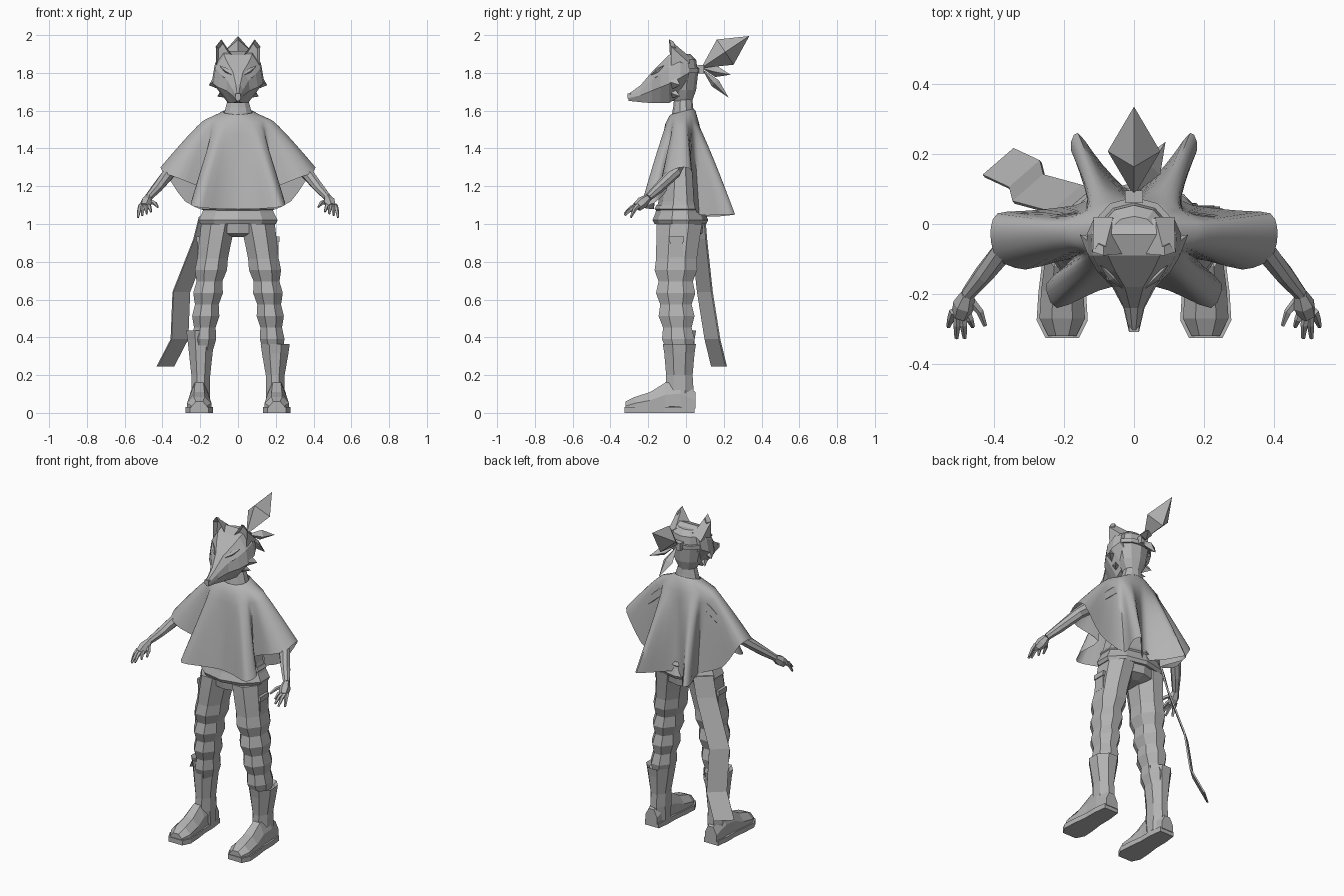
import bpy, bmesh
from math import sin, cos, pi, radians
from mathutils import Vector

default_cube = bpy.data.objects.get("Cube")
if default_cube:
    bpy.data.objects.remove(default_cube, do_unlink=True)

colour = (.45, .45, .45, 1)
plain_grey = bpy.data.materials.new("plain_grey")
plain_grey.use_nodes = True
plain_grey.diffuse_color = colour
plain_grey.node_tree.nodes["Principled BSDF"].inputs["Base Color"].default_value = colour


def lerp(start, end, t):
    return start + (end - start) * t


def build(name, verts, faces, inset_first=False):
    """Make an object; optionally hollow out its first face."""
    mesh = bpy.data.meshes.new(name)
    mesh.from_pydata([tuple(v) for v in verts], [], faces)
    mesh.materials.append(plain_grey)
    bm = bmesh.new()
    bm.from_mesh(mesh)
    bmesh.ops.recalc_face_normals(bm, faces=bm.faces[:])
    if inset_first:
        bm.faces.ensure_lookup_table()
        bmesh.ops.inset_individual(bm, faces=[bm.faces[0]], thickness=.015, depth=-.025)
    bm.to_mesh(mesh)
    bm.free()
    obj = bpy.data.objects.new(name, mesh)
    bpy.context.collection.objects.link(obj)
    return obj


def loft(name, rings, caps=True):
    """Skin a list of closed rings that share a point count."""
    count = len(rings[0])
    verts = [point for ring in rings for point in ring]
    faces = []
    for low in range(0, len(verts) - count, count):
        for j in range(count):
            k = (j + 1) % count
            faces.append((low + j, low + k, low + count + k, low + count + j))
    if caps:
        faces += [tuple(range(count)), tuple(range(len(verts) - count, len(verts)))]
    return build(name, verts, faces)


def oval(x, y, rx, ry, z, count=8):
    grow = 1 / cos(pi / count)
    turns = [2 * pi * (j + .5) / count for j in range(count)]
    return [(x + grow * rx * cos(a), y + grow * ry * sin(a), z) for a in turns]


def stack(name, y, rows, count=10):
    """Central body part from rows of (radius x, radius y, height)."""
    return loft(name, [oval(0, y, rx, ry, z, count) for rx, ry, z in rows])


def tube(name, points, radii, count=6):
    rings = []
    for i, point in enumerate(points):
        along = (points[min(i + 1, len(points) - 1)] - points[max(i - 1, 0)]).normalized()
        across = along.cross(Vector((.1, .2, 1))).normalized()
        up = along.cross(across)
        turns = [2 * pi * j / count for j in range(count)]
        rings.append([point + radii[i] * (across * cos(a) + up * sin(a)) for a in turns])
    return loft(name, rings)


def box(name, centre, size):
    x, y, z = centre
    dx, dy, dz = (side / 2 for side in size)
    corners = ((-dx, -dy), (dx, -dy), (dx, dy), (-dx, dy))
    return loft(name, [[(x + a, y + b, z + c) for a, b in corners] for c in (-dz, dz)])


def tuft(name, base, tip, width, thickness, belt=.5):
    """Spindle pointed at both ends, widest at the belt."""
    base, tip = Vector(base), Vector(tip)
    along = (tip - base).normalized()
    across = along.cross(Vector((0, 0, 1))).normalized() * width
    up = across.cross(along).normalized() * thickness
    middle = lerp(base, tip, belt)
    verts = [base] + [middle + d for d in (across, up, -across, -up)] + [tip]
    faces = []
    for j in range(4):
        a, b = 1 + j, 1 + (j + 1) % 4
        faces += [(0, a, b), (5, b, a)]
    return build(name, verts, faces)


# Poncho: one half of the hem, front to back, mirrored and smoothed into folds
half_hem = [(0, -.17, 1.08), (.1, -.19, 1.08), (.22, -.24, 1.09), (.25, -.17, 1.11), (.18, -.1, 1.18),
            (.31, -.13, 1.24), (.39, -.1, 1.27), (.41, -.03, 1.3), (.39, .03, 1.28), (.28, .04, 1.12),
            (.13, .07, 1.05), (.18, .21, 1.05), (.16, .26, 1.05), (.09, .17, 1.04), (0, .09, 1.04)]
hem = [Vector(p) for p in half_hem] + [Vector((-x, y, z)) for x, y, z in half_hem[-2:0:-1]]
steps = 3
folds = []
for i in range(len(hem)):
    before, here, after, beyond = (hem[(i + k) % len(hem)] for k in (-1, 0, 1, 2))
    for j in range(steps):
        t = j / steps
        bend = lerp(after - before, here - beyond, t) * .4 * t * (1 - t)
        folds.append(lerp(here, after, t * t * (3 - 2 * t)) + bend)

collar, neckline, shoulder = [], [], []
for i in range(len(folds)):
    angle = 2 * pi * i / len(folds) - pi / 2
    c, s = cos(angle), sin(angle)
    collar.append(Vector((.08 * c, .06 * s - .02, 1.595 + .015 * s)))
    neckline.append(Vector((.1 * c, .07 * s - .02, 1.585 + .015 * s)))
    shoulder.append(Vector((.18 * c, .09 * s - .02, 1.55 - .02 * s * s)))
levels = 7
drape = [collar, neckline, shoulder]
for k in range(1, levels + 1):
    t = k / levels
    drape.append([Vector((lerp(top.x, low.x, t), lerp(top.y, low.y, t), lerp(top.z, low.z, t ** 1.1)))
                  for top, low in zip(shoulder, folds)])
poncho = loft("poncho", drape, caps=False)
bpy.ops.object.select_all(action='DESELECT')
poncho.select_set(True)
bpy.context.view_layer.objects.active = poncho
bpy.ops.object.shade_smooth_by_angle(angle=radians(60))

# Torso, belt, hips and neck
stack("shirt", -.03, [(.2, .13, 1), (.21, .14, 1.02), (.19, .125, 1.06), (.17, .11, 1.12), (.13, .08, 1.3),
                      (.13, .06, 1.5), (.07, .05, 1.57)])
stack("belt", -.03, [(.18, .12, 1.07), (.19, .13, 1.08), (.18, .12, 1.1)])
stack("hips", -.03, [(.05, .06, .93), (.16, .11, .95), (.185, .12, 1.03)])
stack("neck", -.015, [(.08, .06, 1.56), (.065, .05, 1.62), (.05, .045, 1.67), (.05, .05, 1.74)])

# Limbs, built once for each side
for side, sign in (("left", 1), ("right", -1)):
    def at(x, y, z):
        return Vector((sign * x, y, z))

    # Trouser leg narrowing downwards, with puckered folds from the knee on
    bands = 12
    leg = []
    for i in range(bands):
        t = i / (bands - 1)
        pucker = 1 if i < bands / 3 else 1 + .09 * (-1) ** i
        leg.append(oval(sign * (lerp(.105, .185, t) + .01 * sin(pi * t)), -.035 - .02 * sin(pi * t),
                        lerp(.09, .057, t) * pucker, lerp(.12, .075, t) * pucker, lerp(1, .33, t)))
    loft(side + "_trouser_leg", leg)

    # Boot: shaft with a turned cuff, foot and sole
    cuff = .4 + .035 * -sign
    shaft = [(.06, .07, cuff - .02), (.077, .088, cuff), (.07, .08, cuff - .05), (.05, .07, .2),
             (.05, .075, .12), (.05, .06, .03)]
    loft(side + "_boot_shaft", [oval(sign * .197, -.035, rx, ry, z) for rx, ry, z in shaft])
    foot = [(.05, .04, .11), (-.03, .05, .17), (-.11, .05, .16), (-.19, .06, .11), (-.27, .065, .085), (-.32, .04, .06)]
    loft(side + "_boot_foot", [[at(.205 + w * across, y, h * up) for across, up in
                                ((-1, .2), (-1, .6), (-.45, 1), (.45, 1), (1, .6), (1, .2))]
                               for y, w, h in foot])
    sole = [(y - .005, w + .008) for y, w, h in foot]
    loft(side + "_boot_sole", [[at(.205 + w, y, z) for y, w in sole]
                               + [at(.205 - w, y, z) for y, w in reversed(sole)] for z in (0, .03)])

    # Thigh pocket and its flap
    box(side + "_thigh_pocket", at(.2, -.05, .87), (.03, .07, .09))
    box(side + "_pocket_flap", at(.2, -.05, .92), (.04, .08, .03))

    # Arm, palm and fanned fingers
    wrist, knuckles = at(.475, -.2, 1.14), at(.495, -.26, 1.09)
    tube(side + "_arm", [at(.13, -.01, 1.48), at(.25, -.02, 1.37), at(.36, -.06, 1.275), at(.43, -.145, 1.19), wrist],
         (.05, .045, .034, .028, .02), 8)
    tube(side + "_palm", [wrist, lerp(wrist, knuckles, .5), knuckles], (.02, .032, .026))
    for i, finger in enumerate(("little", "ring", "middle", "index")):
        spread = i / 3
        root = at(lerp(.515, .478, spread), -.25, 1.1)
        tip = at(lerp(.53, .46, spread), -.28 - .05 * sin(pi * (spread + .1) / 1.2), lerp(1.035, 1.065, spread))
        knuckle = lerp(root, tip, .5) + Vector((0, 0, .01))
        tube(f"{side}_{finger}_finger", [root, knuckle, tip], (.013, .011, .006), 5)
    tube(side + "_thumb", [at(.47, -.215, 1.12), at(.44, -.25, 1.11), at(.425, -.29, 1.09)], (.014, .011, .006), 5)

    # Broad ear with a hollow front
    ear = [at(.03, -.085, 1.89), at(.115, -.08, 1.84), at(.118, -.08, 1.94), at(.088, -.09, 1.978),
           at(.115, .02, 1.85), at(.06, .02, 1.885)]
    build(side + "_ear", ear, [(0, 1, 2, 3), (1, 4, 2), (2, 4, 5, 3), (3, 5, 0)], inset_first=True)

    # Cheek fur, brow ridge and narrow eye
    tuft(side + "_upper_cheek_fur", at(.07, -.1, 1.77), at(.155, -.03, 1.735), .03, .04)
    tuft(side + "_lower_cheek_fur", at(.05, -.1, 1.71), at(.11, -.03, 1.675), .02, .025)
    tuft(side + "_brow", at(.025, -.19, 1.785), at(.1, -.115, 1.84), .012, .014)
    tuft(side + "_eye", at(.035, -.185, 1.755), at(.1, -.12, 1.8), .012, .01)

# Sash hanging behind the right leg
path = [(-.16, .06, 1.04), (-.19, .07, .92), (-.3, .1, .64), (-.31, .14, .39), (-.385, .175, .245)]
half_width, half_depth = Vector((.044, .038, 0)), Vector((.003, -.004, 0))
loft("sash", [[Vector(p) + half_width * w + half_depth * d for w, d in ((-1, -1), (1, -1), (1, 1), (-1, 1))]
              for p in path])

# Head, strap and knot
stack("head", -.02, [(.05, .05, 1.65), (.08, .07, 1.71), (.1, .08, 1.8), (.09, .07, 1.87), (.06, .04, 1.9)])
stack("mask_strap", -.015, [(.11, .085, 1.8), (.11, .087, 1.825)])
box("strap_knot", (0, .078, 1.82), (.05, .035, .045))

# Fox mask: sections of (y, half width, bottom, top) from nose to rim
muzzle = [(-.305, .015, 1.652, 1.688), (-.24, .03, 1.645, 1.735), (-.18, .062, 1.64, 1.805), (-.135, .105, 1.64, 1.85),
          (-.09, .132, 1.64, 1.895), (-.03, .135, 1.68, 1.915), (.015, .115, 1.74, 1.89)]
sections = []
for y, w, low, high in muzzle:
    half = [(.4 * w, low), (w, lerp(low, high, .4)), (.9 * w, lerp(low, high, .73)), ((.3 + 2 * w) * w, high)]
    sections.append([(x, y, z) for x, z in half] + [(-x, y, z) for x, z in reversed(half)])
loft("fox_mask", sections)
box("nose", (0, -.298, 1.677), (.028, .022, .026))

# Tied hair and loose ends
tuft("hair_tail", (0, .08, 1.825), (0, .335, 1.995), .075, .08)
tuft("loose_hair_upper", (0, .085, 1.825), (.09, .235, 1.79), .035, .03)
tuft("loose_hair_lower", (0, .085, 1.82), (.03, .225, 1.67), .035, .025)
